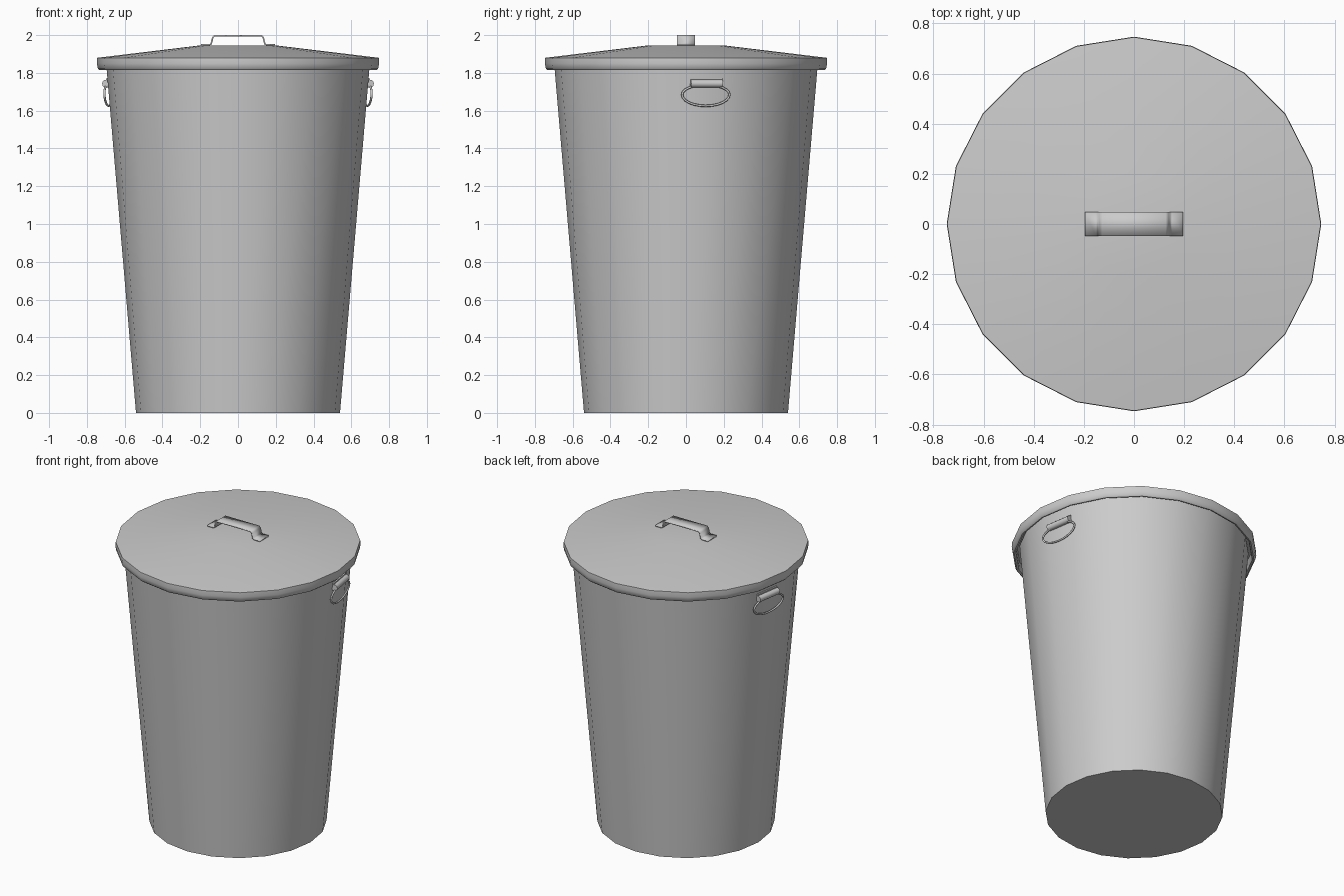
import bpy
import bmesh
from math import cos, sin, pi, radians
from mathutils import Matrix, Vector

default = bpy.data.objects.get("Cube")
if default:
    bpy.data.objects.remove(default, do_unlink=True)

SIDES = 20

metal = bpy.data.materials.new("galvanised grey")
metal.use_nodes = True
GREY = (0.6, 0.6, 0.6, 1)
metal.diffuse_color = GREY
metal.node_tree.nodes["Principled BSDF"].inputs["Base Color"].default_value = GREY


def finish(bm, name, angle=30):
    """Turn a bmesh into a smooth-shaded object."""
    bmesh.ops.remove_doubles(bm, verts=bm.verts, dist=0.0001)
    bmesh.ops.recalc_face_normals(bm, faces=bm.faces)
    mesh = bpy.data.meshes.new(name)
    bm.to_mesh(mesh)
    bm.free()
    mesh.materials.append(metal)
    obj = bpy.data.objects.new(name, mesh)
    bpy.context.collection.objects.link(obj)
    bpy.ops.object.select_all(action='DESELECT')
    obj.select_set(True)
    bpy.context.view_layer.objects.active = obj
    bpy.ops.object.shade_smooth_by_angle(angle=radians(angle))
    return obj


def lathe(name, profile, angle=30):
    """Spin a radius/height profile around the z axis."""
    bm = bmesh.new()
    verts = [bm.verts.new((r, 0, z)) for r, z in profile]
    edges = [bm.edges.new(pair) for pair in zip(verts, verts[1:])]
    bmesh.ops.spin(bm, geom=verts + edges, axis=(0, 0, 1), cent=(0, 0, 0),
                   angle=2 * pi, steps=SIDES, use_merge=True)
    bmesh.ops.dissolve_degenerate(bm, dist=0.0001, edges=bm.edges)
    return finish(bm, name, angle)


def tube_ring(bm, path, radius, sides=8):
    """Sweep a round section along a closed path in the local yz plane."""
    rings = []
    for i, p in enumerate(path):
        tangent = (path[(i + 1) % len(path)] - path[i - 1]).normalized()
        out = tangent.cross(Vector((1, 0, 0)))
        rings.append([bm.verts.new(p + radius * (out * cos(a) + Vector((sin(a), 0, 0))))
                      for a in (2 * pi * k / sides for k in range(sides))])
    for i, ring in enumerate(rings):
        prev = rings[i - 1]
        for k in range(sides):
            bm.faces.new((prev[k - 1], prev[k], ring[k], ring[k - 1]))


# Tapered bin body with an inner wall
lathe("bin_body", [(0, 0), (0.54, 0), (0.699, 1.86), (0.69, 1.86), (0.531, 0.012), (0, 0.012)])

# Shallow conical lid with a rolled skirt
lathe("lid", [(0, 1.945), (0.205, 1.945), (0.745, 1.88), (0.747, 1.85), (0.742, 1.824),
              (0.733, 1.815), (0.722, 1.818), (0.718, 1.835), (0.718, 1.873),
              (0.2, 1.935), (0, 1.935)], 60)

# Bent strap handle on the lid
half = [(0.195, 1.949), (0.15, 1.949), (0.142, 1.954), (0.134, 1.987), (0.125, 1.996)]
strap = half + [(-x, z) for x, z in reversed(half)]
bm = bmesh.new()
rows = [[bm.verts.new((x, y, z)) for y in (-0.047, 0.047)] for x, z in strap]
for a, b in zip(rows, rows[1:]):
    bm.faces.new((a[0], a[1], b[1], b[0]))
handle = finish(bm, "lid_handle")
solid = handle.modifiers.new("thickness", 'SOLIDIFY')
solid.thickness = 0.008
solid.offset = 0

# Hanging ring handles, each on a curled bracket
for side, label in ((1, "left"), (-1, "right")):
    place = Matrix.Scale(side, 4, (1, 0, 0)) @ Matrix.Rotation(radians(9), 4, 'Z')

    bm = bmesh.new()
    path = []
    for i in range(24):
        a = 2 * pi * i / 24
        z = 1.685 + (0.052 if sin(a) > 0 else 0.06) * sin(a)
        path.append(Vector((0.698 + 0.05 * (z - 1.74), -0.004 + 0.127 * cos(a), z)))
    tube_ring(bm, path, 0.006)
    bm.transform(place)
    finish(bm, label + "_ring_handle", 60)

    bm = bmesh.new()
    bmesh.ops.create_cone(bm, cap_ends=True, segments=12, radius1=0.021, radius2=0.021,
                          depth=0.17, matrix=Matrix.Translation((0.694, 0, 1.743))
                          @ Matrix.Rotation(pi / 2, 4, 'X'))
    bmesh.ops.create_cube(bm, size=1, matrix=Matrix.Translation((0.684, 0, 1.75))
                          @ Matrix.Rotation(radians(5), 4, 'Y')
                          @ Matrix.Diagonal((0.01, 0.17, 0.045, 1)))
    bm.transform(place)
    finish(bm, label + "_ring_bracket", 40)
